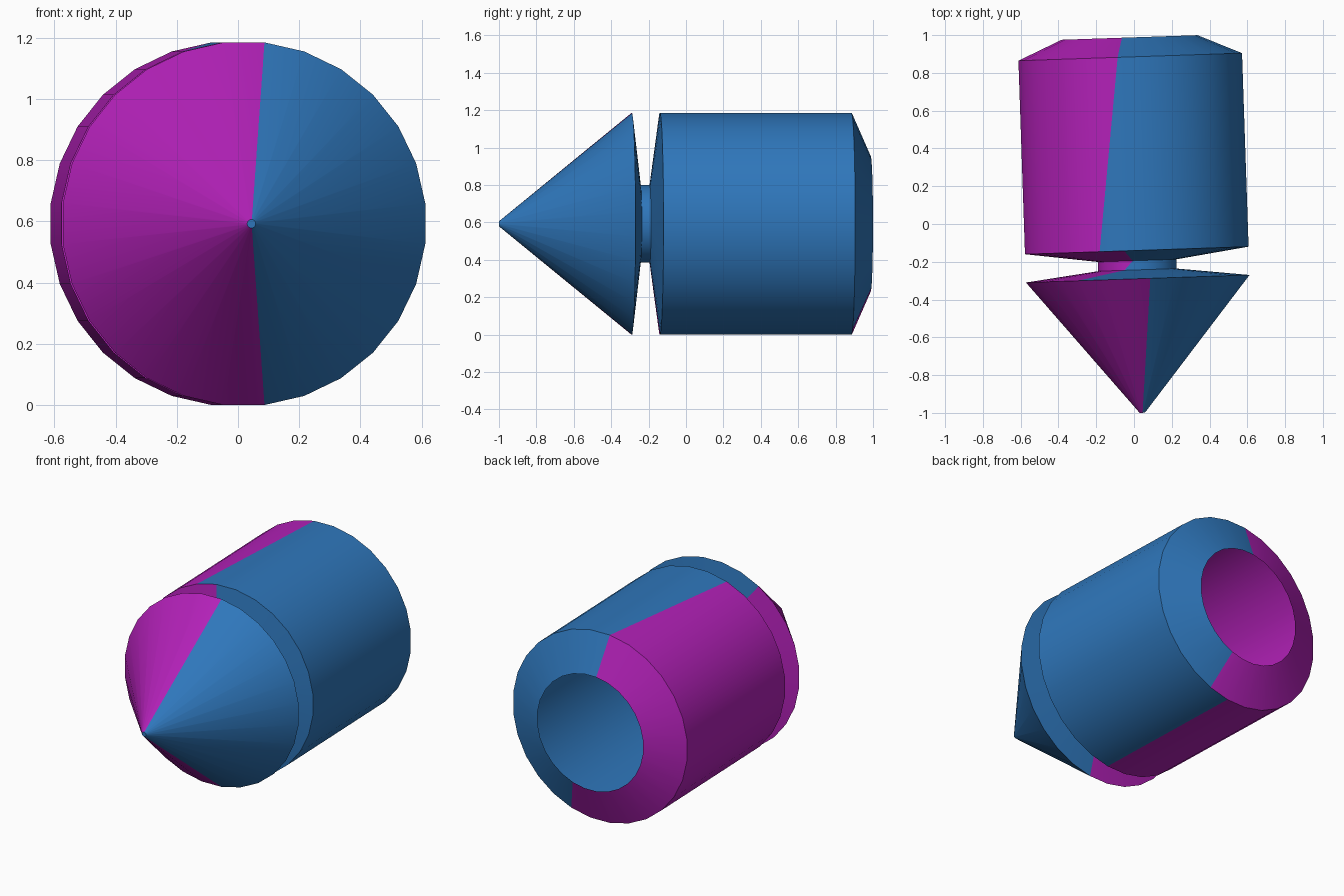
import bpy, math
from mathutils import Matrix, Vector

if "Cube" in bpy.data.objects:
    bpy.data.objects.remove(bpy.data.objects["Cube"])

N = 28                      # sides of every ring
R = 0.596                   # outer radius
PLACE = Matrix.Translation((0.01, 0, 0.5925)) @ Matrix.Rotation(math.radians(1.94), 4, 'Z')


def material(name, rgb):
    m = bpy.data.materials.new(name)
    m.diffuse_color = (*rgb, 1)
    m.use_nodes = True
    m.node_tree.nodes["Principled BSDF"].inputs["Base Color"].default_value = m.diffuse_color
    return m


BLUE = material("blue", (0.028, 0.184, 0.50))
MAGENTA = material("magenta", (0.45, 0.015, 0.48))


def turned(name, rings, cap=False):
    """Turned shell along y. Each ring: (y, radius, first blue index, last blue index)."""
    verts, faces, mats = [], [], []
    for y, r, _, _ in rings:
        for j in range(N):
            a = (j + 0.5) * 2 * math.pi / N
            verts.append(PLACE @ Vector((r * math.sin(a), y, r * math.cos(a))))
    for k in range(len(rings) - 1):
        for j in range(-5, N - 5):
            for tri in (((k, j), (k, j + 1), (k + 1, j + 1)),
                        ((k, j), (k + 1, j + 1), (k + 1, j))):
                faces.append([row * N + i % N for row, i in tri])
                blue = all(rings[row][2] <= i <= rings[row][3] for row, i in tri)
                mats.append(0 if blue else 1)
    if cap:
        faces.append(list(range(N)))
        mats.append(0)
    me = bpy.data.meshes.new(name)
    me.from_pydata(verts, [], faces)
    me.materials.append(BLUE)
    me.materials.append(MAGENTA)
    me.polygons.foreach_set("material_index", mats)
    ob = bpy.data.objects.new(name, me)
    bpy.context.collection.objects.link(ob)
    bpy.context.view_layer.objects.active = ob
    ob.select_set(True)
    bpy.ops.object.shade_smooth_by_angle(angle=math.radians(25))
    ob.select_set(False)


# pointed nose, with a tiny flat tip
turned("nose_cone", [(-1.0, 0.014, 0, 13), (-0.29, R, 0, 13)], cap=True)
# shallow back of the nose running into the thin neck
turned("nose_back", [(-0.29, R, -3, 13), (-0.243, 0.209, -2, 13)])
turned("neck", [(-0.243, 0.209, -2, 13), (-0.194, 0.209, -1, 13)])
# hollow body with a sloped front shoulder
turned("body", [(-0.194, 0.209, -1, 13), (-0.14, R, -2, 13), (0.885, R, -1, 13)])
# sloped rear rim, open in the middle
turned("rear_rim", [(0.885, R, -1, 12), (0.988, 0.362, -1, 12)])
